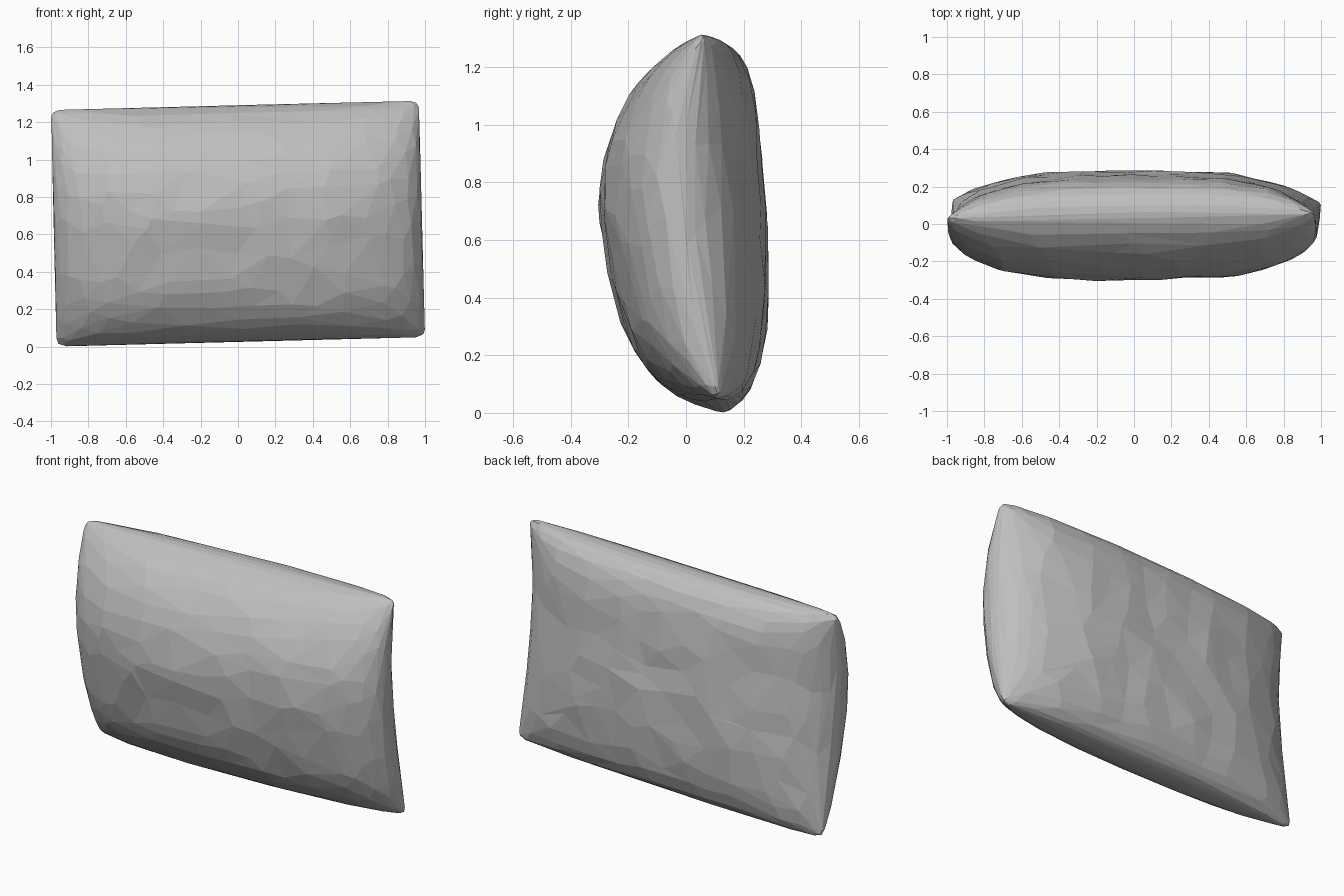
import bpy, bmesh, math
from mathutils import Vector, noise

cube = bpy.data.objects.get("Cube")
if cube:
    bpy.data.objects.remove(cube, do_unlink=True)

# Plain grey cloth
cloth = bpy.data.materials.new("grey cloth")
cloth.use_nodes = True
grey = (0.52, 0.52, 0.52, 1)
cloth.diffuse_color = grey
cloth.node_tree.nodes["Principled BSDF"].inputs["Base Color"].default_value = grey

# Slightly skewed seam corners, as (x, y, z)
BOTTOM_LEFT, BOTTOM_RIGHT = Vector((-0.97, 0.13, 0.0)), Vector((1.0, 0.11, 0.05))
TOP_LEFT, TOP_RIGHT = Vector((-1.0, 0.03, 1.265)), Vector((0.967, 0.055, 1.315))
COLS, ROWS = 44, 30


def swell(t, power):
    """Rounded cushion section: 1 in the middle, 0 on the seam."""
    return math.sqrt(max(0.0, 1 - abs(t) ** power))


def cushion_point(u, v, side):
    # Corners are rounded off a little
    a = u * (1 - 0.015 * abs(v) ** 50)
    b = v * (1 - 0.02 * abs(u) ** 50)
    low = BOTTOM_LEFT.lerp(BOTTOM_RIGHT, (a + 1) / 2)
    high = TOP_LEFT.lerp(TOP_RIGHT, (a + 1) / 2)
    p = low.lerp(high, (b + 1) / 2)
    # The side seams bow forward above the middle, the top seam bows back
    p.y -= 0.11 * (1 - v * v) * (1 + 0.3 * v)
    p.y += 0.02 * (1 - u * u) * max(v, 0) ** 6
    # The front is fullest low down, the back is fullest high up
    if side < 0:
        depth = 0.265 * swell(u, 2.9) * swell(v, 5.0 if v < 0 else 1.8)
    else:
        depth = 0.305 * swell(u, 3.2) * swell(v, 1.6 if v < 0 else 3.0)
    # Soft dents in the cloth
    dent = noise.noise(Vector((p.x * 5, side * 7, p.z * 5)))
    p.y += side * depth * (1 + 0.05 * dent)
    return p


# Front and back panels joined along the seam
bm = bmesh.new()
for side in (-1, 1):
    grid = []
    for j in range(ROWS + 1):
        v = math.sin(math.pi * (j / ROWS - 0.5))
        row = []
        for i in range(COLS + 1):
            u = math.sin(math.pi * (i / COLS - 0.5))
            row.append(bm.verts.new(cushion_point(u, v, side)))
        grid.append(row)
    for j in range(ROWS):
        for i in range(COLS):
            bm.faces.new((grid[j][i], grid[j][i + 1], grid[j + 1][i + 1], grid[j + 1][i]))
bmesh.ops.remove_doubles(bm, verts=bm.verts, dist=0.0005)
bmesh.ops.recalc_face_normals(bm, faces=bm.faces)
mesh = bpy.data.meshes.new("pillow")
bm.to_mesh(mesh)
bm.free()
mesh.materials.append(cloth)
pillow = bpy.data.objects.new("pillow", mesh)
bpy.context.collection.objects.link(pillow)

# Coarse irregular facets
facets = pillow.modifiers.new("facets", "DECIMATE")
facets.ratio = 0.13
